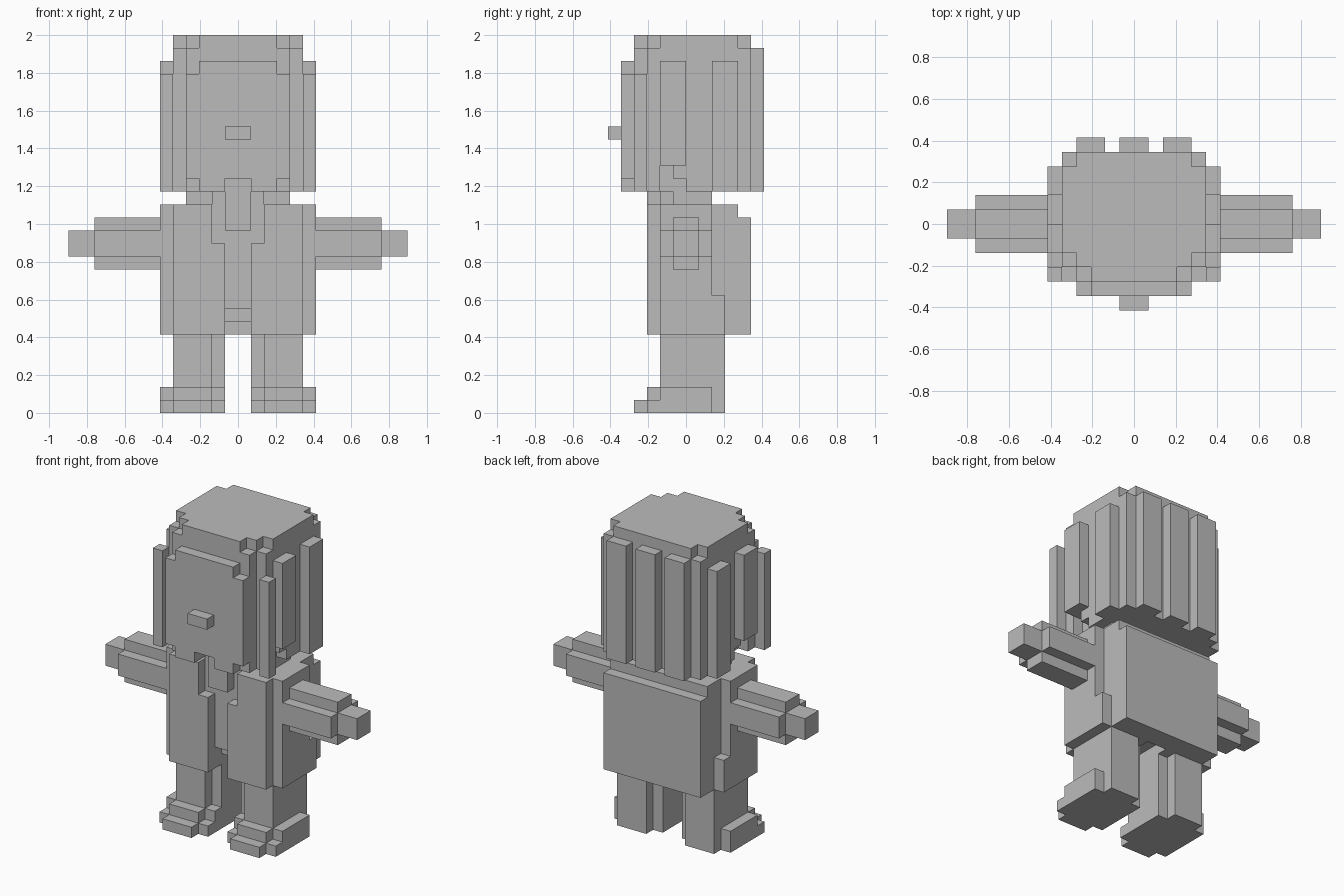
import bpy
import bmesh
import math
from mathutils import Vector

UNIT = 2 / 29  # edge length of one cube of the blocky style

cube = bpy.data.objects.get("Cube")
if cube:
    bpy.data.objects.remove(cube, do_unlink=True)

# Single flat colour
grey = bpy.data.materials.new("plain_grey")
grey.use_nodes = True
grey.diffuse_color = (0.5, 0.5, 0.5, 1)
grey.node_tree.nodes["Principled BSDF"].inputs["Base Color"].default_value = (0.5, 0.5, 0.5, 1)


def cells(box):
    """All grid cells inside a box given as x, x, y, y, z, z limits."""
    x_min, x_max, y_min, y_max, z_min, z_max = box
    return {(x, y, z)
            for x in range(x_min, x_max)
            for y in range(y_min, y_max)
            for z in range(z_min, z_max)}


def mirrored(filled):
    return {(-1 - x, y, z) for x, y, z in filled}


def add_face(bm, corners, cell, axis, side):
    """Add the outer square of one cell, wound so that it faces outwards."""
    u, v = (axis + 1) % 3, (axis + 2) % 3
    ring = []
    for a, b in ((0, 0), (1, 0), (1, 1), (0, 1)):
        p = list(cell)
        p[axis] += side
        p[u] += a
        p[v] += b
        key = tuple(p)
        if key not in corners:
            corners[key] = bm.verts.new(Vector(key) * UNIT)
        ring.append(corners[key])
    bm.faces.new(ring if side else ring[::-1])


def build(name, filled):
    """Skin a set of cells and merge the coplanar squares."""
    bm = bmesh.new()
    corners = {}
    for cell in sorted(filled):
        for axis in range(3):
            for side in (0, 1):
                beside = list(cell)
                beside[axis] += 2 * side - 1
                if tuple(beside) not in filled:
                    add_face(bm, corners, cell, axis, side)
    bmesh.ops.dissolve_limit(bm, angle_limit=math.radians(1),
                             verts=bm.verts[:], edges=bm.edges[:])
    mesh = bpy.data.meshes.new(name)
    bm.to_mesh(mesh)
    bm.free()
    mesh.materials.append(grey)
    bpy.context.collection.objects.link(bpy.data.objects.new(name, mesh))


def part(name, boxes, cuts=(), pair=False):
    """Build boxes given for the +x half, as one mirrored part or as a pair."""
    filled = set().union(*map(cells, boxes)).difference(*map(cells, cuts))
    if pair:
        build("left_" + name, filled)
        build("right_" + name, mirrored(filled))
    else:
        build(name, filled | mirrored(filled))


# Head with stepped crown, raised face and trimmed hair at the sides
part("head", [
    (0, 5, -3, 5, 17, 28),
    (0, 4, -4, -3, 17, 28),
    (0, 4, -5, -4, 18, 26),
    (0, 3, -5, -4, 17, 27),
    (0, 3, -4, 4, 28, 29),
    (0, 4, -3, 5, 28, 29),
    (0, 5, -2, 4, 28, 29),
], cuts=[
    (0, 1, -5, -3, 17, 18),
    (4, 5, -2, -1, 17, 19),
    (4, 5, -1, 0, 17, 18),
])
part("nose", [(0, 1, -6, -5, 21, 22)])

# Hair strands
part("front_strand", [(5, 6, -4, -3, 17, 26)], pair=True)
part("side_strand", [(5, 6, -2, 0, 19, 27)], pair=True)
part("rear_side_strand", [(5, 6, 2, 4, 17, 27)], pair=True)
part("outer_back_strand", [(2, 4, 5, 6, 17, 28)], pair=True)
part("middle_back_strand", [(0, 1, 5, 6, 17, 28)])

# Neck, shirt and neckcloth
part("neck", [(0, 4, -1, 2, 16, 17), (0, 2, -2, -1, 16, 17)])
part("neckcloth", [(0, 1, -3, -2, 14, 18)])
part("shirt", [(0, 1, -2, 3, 8, 16)])
part("hips", [(0, 1, -1, 3, 7, 8)])

# Open coat with stepped collar, and the thick cape behind it
part("coat_side", [
    (1, 5, -3, 3, 6, 16),
    (5, 6, -2, 2, 6, 16),
    (5, 6, 2, 3, 6, 9),
], cuts=[(1, 2, -3, -2, 13, 16)], pair=True)
part("cape", [(0, 5, 3, 5, 6, 15), (0, 5, 3, 4, 15, 16)])

# Outstretched arms with a cross-shaped section
part("arm", [(6, 11, -2, 2, 12, 14), (6, 11, -1, 1, 11, 15)], pair=True)
part("hand", [(11, 13, -1, 1, 12, 14)], pair=True)

# Legs and stepped shoes
part("leg", [(2, 5, -2, 3, 0, 6), (1, 2, -1, 2, 0, 6)], pair=True)
part("shoe", [
    (2, 5, -4, -2, 0, 1),
    (2, 5, -3, -2, 1, 2),
    (1, 2, -3, -1, 0, 1),
    (1, 2, -2, -1, 1, 2),
    (5, 6, -3, 2, 0, 1),
    (5, 6, -2, 2, 1, 2),
], pair=True)
